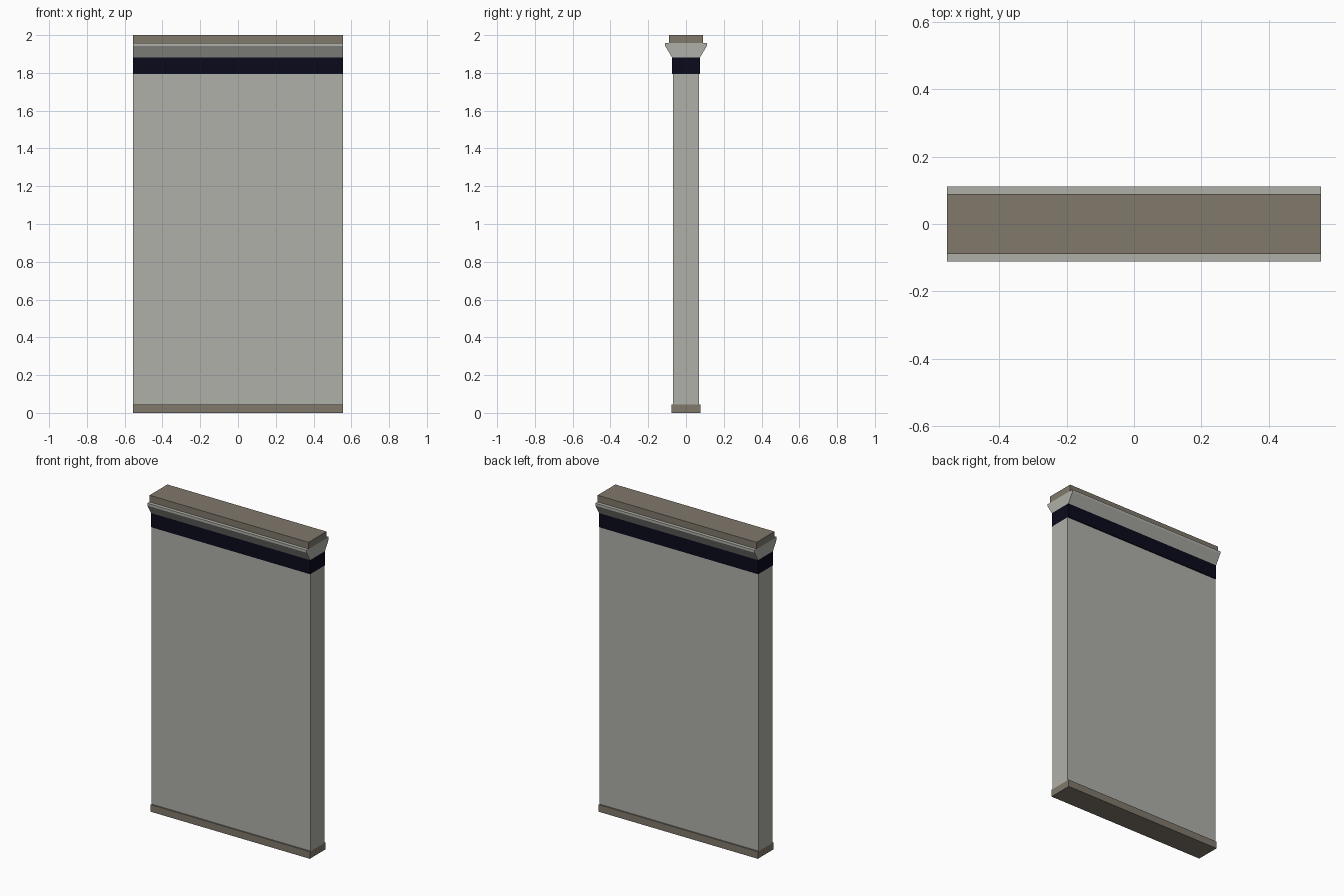
import bpy
import bmesh

if "Cube" in bpy.data.objects:
    bpy.data.objects.remove(bpy.data.objects["Cube"])

HALF_LENGTH = 0.555


def material(name, color):
    m = bpy.data.materials.new(name)
    m.diffuse_color = (*color, 1.0)
    m.use_nodes = True
    m.node_tree.nodes["Principled BSDF"].inputs["Base Color"].default_value = m.diffuse_color
    return m


plaster = material("light grey plaster", (0.43, 0.434, 0.397))
trim = material("brown grey trim", (0.216, 0.188, 0.147))
navy = material("dark navy", (0.003, 0.003, 0.012))


def extrude_profile(name, half_profile, mat):
    """Mirror a (y, z) half profile across y = 0 and extrude it along x."""
    outline = half_profile + [(-y, z) for y, z in reversed(half_profile)]
    bm = bmesh.new()
    face = bm.faces.new([bm.verts.new((-HALF_LENGTH, y, z)) for y, z in outline])
    ext = bmesh.ops.extrude_face_region(bm, geom=[face])
    moved = [g for g in ext["geom"] if isinstance(g, bmesh.types.BMVert)]
    bmesh.ops.translate(bm, verts=moved, vec=(2 * HALF_LENGTH, 0, 0))
    bmesh.ops.recalc_face_normals(bm, faces=bm.faces)
    mesh = bpy.data.meshes.new(name)
    bm.to_mesh(mesh)
    bm.free()
    mesh.materials.append(mat)
    obj = bpy.data.objects.new(name, mesh)
    bpy.context.collection.objects.link(obj)
    return obj


def slab(name, half_depth, z0, z1, mat):
    return extrude_profile(name, [(half_depth, z0), (half_depth, z1)], mat)


# Stacked wall parts, bottom to top
slab("base_skirting", 0.077, 0.0, 0.045, trim)
slab("wall_panel", 0.068, 0.045, 1.793, plaster)
slab("dark_band", 0.074, 1.793, 1.882, navy)

# Flared cornice with a short upright lip
extrude_profile("cornice", [(0.074, 1.882), (0.111, 1.943), (0.111, 1.958)], plaster)

# Flat coping on top
slab("top_cap", 0.089, 1.958, 2.0, trim)
